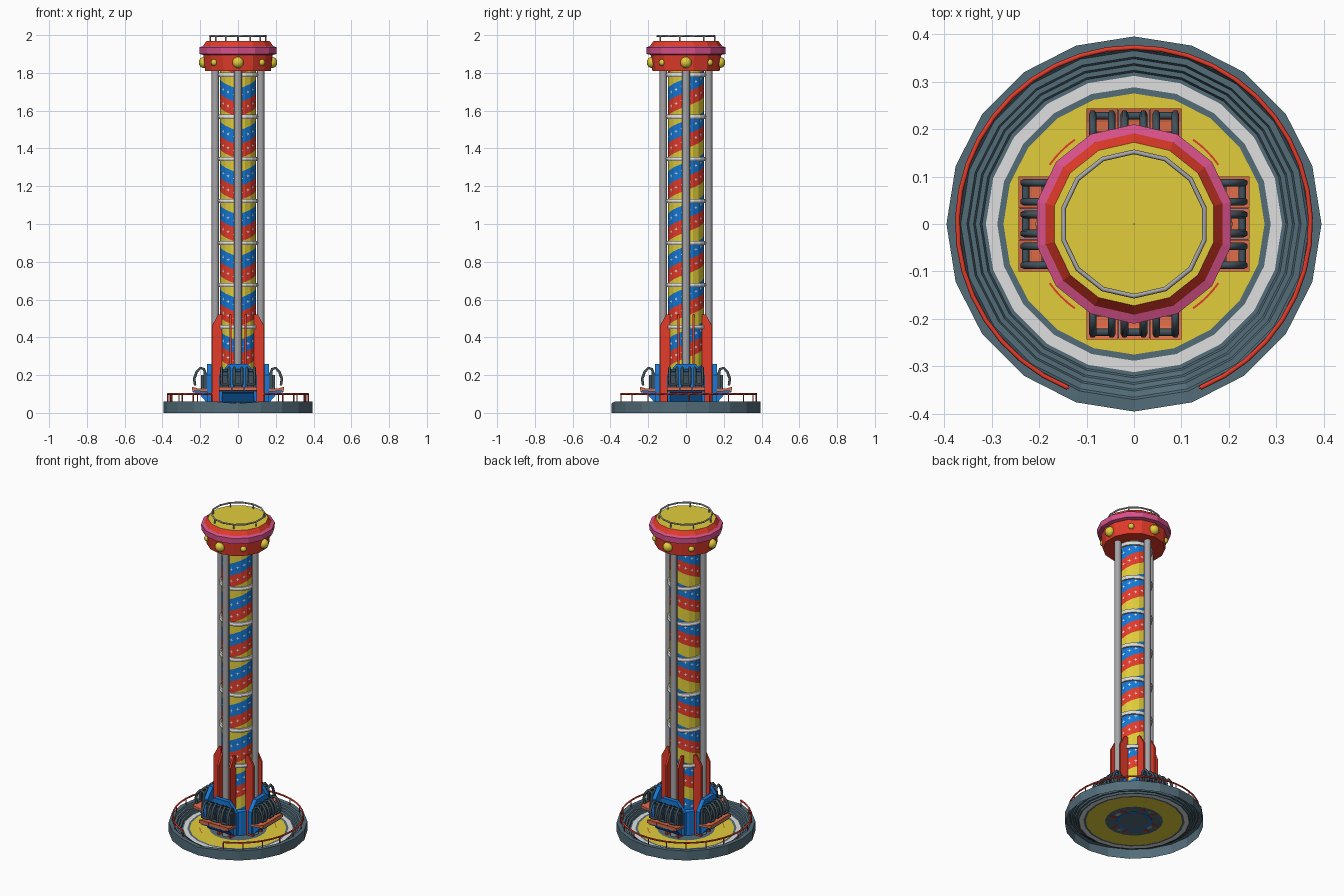
import bpy, bmesh, math
from math import sin, cos, pi, radians
from mathutils import Matrix

if "Cube" in bpy.data.objects:
    bpy.data.objects.remove(bpy.data.objects["Cube"])

def material(name, r, g, b):
    m = bpy.data.materials.new(name)
    m.diffuse_color = [(c / 255) ** 2.2 for c in (r, g, b)] + [1]
    m.use_nodes = True
    m.node_tree.nodes["Principled BSDF"].inputs["Base Color"].default_value = m.diffuse_color
    return m

RED = material("red", 226, 62, 46)
YELLOW = material("yellow", 224, 204, 62)
BLUE = material("blue", 28, 120, 214)
PINK = material("pink", 214, 82, 136)
SLATE = material("slate grey", 84, 108, 120)
WHITE = material("white", 222, 222, 222)
STEEL = material("steel grey", 165, 165, 168)
ORANGE = material("orange", 222, 108, 74)
DARK = material("dark grey", 66, 82, 92)

def polar(r, a, z):
    return (r * cos(a), r * sin(a), z)

def add(name, verts, faces, mats, index=None, rot=0, fix=True):
    me = bpy.data.meshes.new(name)
    me.from_pydata(verts, [], faces)
    for m in mats:
        me.materials.append(m)
    if index:
        me.polygons.foreach_set("material_index", index)
    if fix:
        bm = bmesh.new()
        bm.from_mesh(me)
        bmesh.ops.recalc_face_normals(bm, faces=bm.faces)
        bm.to_mesh(me)
        bm.free()
    ob = bpy.data.objects.new(name, me)
    ob.rotation_euler.z = rot
    bpy.context.collection.objects.link(ob)
    return ob

def lathe(name, profile, n, mats, index=None, start=0):
    """Revolve (radius, z) points; one material index per profile segment."""
    verts = [polar(r, start + 2 * pi * i / n, z) for r, z in profile for i in range(n)]
    faces, idx = [], []
    for j in range(len(profile) - 1):
        for i in range(n):
            k = (i + 1) % n
            faces.append((j * n + i, j * n + k, j * n + n + k, j * n + n + i))
            idx.append(index[j] if index else 0)
    return add(name, verts, faces, mats, idx)

def prism(name, outline, lo, hi, axis, mat, rot=0):
    """Extrude a 2D outline along axis x (outline y,z) or y (outline x,z)."""
    n = len(outline)
    verts = [(d, a, b) if axis == "x" else (a, d, b) for d in (lo, hi) for a, b in outline]
    faces = [tuple(range(n)), tuple(range(n, 2 * n))]
    faces += [(i, (i + 1) % n, n + (i + 1) % n, n + i) for i in range(n)]
    return add(name, verts, faces, [mat], rot=rot)

def box(name, x0, x1, y0, y1, z0, z1, mat, rot=0):
    return prism(name, [(y0, z0), (y1, z0), (y1, z1), (y0, z1)], x0, x1, "x", mat, rot)

def tube(name, paths, radius, mat, closed=False, rot=0, res=1):
    cu = bpy.data.curves.new(name, "CURVE")
    cu.dimensions = "3D"
    cu.bevel_depth, cu.bevel_resolution = radius, res
    cu.use_fill_caps = True
    for p in paths:
        s = cu.splines.new("POLY")
        s.points.add(len(p) - 1)
        for pt, co in zip(s.points, p):
            pt.co = (*co, 1)
        s.use_cyclic_u = closed
    cu.materials.append(mat)
    ob = bpy.data.objects.new(name, cu)
    ob.rotation_euler.z = rot
    bpy.context.collection.objects.link(ob)

# round platform: rim, steps down, painted floor; two front sectors become an entry ramp
FLOOR = 0.02
prof = [(.395, 0), (.395, .06), (.37, .06), (.365, .05), (.352, .05), (.348, .04), (.338, .04),
        (.334, .03), (.324, .03), (.32, FLOOR), (.312, FLOOR), (.288, FLOOR), (.275, FLOOR),
        (.165, FLOOR), (.001, FLOOR)]
base = lathe("platform", prof, 20, [SLATE, WHITE, YELLOW],
             [0, 0, 0, 0, 0, 0, 0, 0, 0, 0, 1, 0, 2, 0])
for v in base.data.vertices:
    a = math.atan2(v.co.y, v.co.x)
    if abs(a + pi / 2) < radians(12) and v.co.z > FLOOR:
        r = math.hypot(v.co.x, v.co.y)
        v.co.z = FLOOR + (.05 - FLOOR) * min(1, (r - .32) / .05)

# thin red floor marks between the seat groups
for q in range(4):
    c = pi / 4 + q * pi / 2
    arc = [c + radians(d) for d in range(-10, 11, 5)]
    vs = [polar(r, a, FLOOR + .003) for r in (.215, .219) for a in arc]
    add("floor_mark", vs, [(i, i + 1, i + 6, i + 5) for i in range(4)], [RED])

# platform railing with a gap at the front
a0, a1 = radians(-68), radians(248)
angs = [a0 + (a1 - a0) * i / 36 for i in range(37)]
tube("railing", [[polar(.372, a, .1) for a in angs]], .005, RED)
tube("railing_posts", [[polar(.372, a, .055), polar(.372, a, .1)] for a in angs[::2]], .0035, RED)

# tower column with slanted stripes that rise from the front to the back on both sides
R, N, PITCH, LOW, TOP = .095, 16, .222, .02, 1.83
BAND = PITCH / 3
def stripe_z(k, a):     # centre of stripe k; k % 3: 0 yellow, 1 red, 2 blue
    off = abs((a - 1.5 * pi + pi) % (2 * pi) - pi)
    return 1.53 + PITCH * off / (2 * pi) + k * BAND
verts, faces, idx = [], [], []
for i in range(N):
    a, b = 2 * pi * i / N, 2 * pi * (i + 1) / N
    for k in range(-24, 10):
        q = [(a, k - .5), (b, k - .5), (b, k + .5), (a, k + .5)]
        zs = [min(TOP, max(LOW, stripe_z(kk, t))) for t, kk in q]
        if zs[3] - zs[0] + zs[2] - zs[1] < 1e-4:
            continue
        m = len(verts)
        verts += [polar(R, t, z) for (t, kk), z in zip(q, zs)]
        faces.append((m, m + 1, m + 2, m + 3))
        idx.append(k % 3)
add("striped_column", verts, faces, [YELLOW, RED, BLUE], idx, fix=False)

# small white stars along red and blue stripes
verts, faces = [], []
for k in range(-24, 10):
    for i in range(N if k % 3 else 0):
        a = 2 * pi * (i + .5) / N
        z = stripe_z(k, a)
        if not .2 < z < 1.8:
            continue
        m = len(verts)
        for p in range(8):
            s = .011 if p % 2 == 0 else .004
            u, w = s * cos(p * pi / 4), s * sin(p * pi / 4)
            r = R * cos(pi / N) + .0015
            verts.append((r * cos(a) - u * sin(a), r * sin(a) + u * cos(a), z + w))
        faces.append(tuple(range(m, m + 8)))
add("stars", verts, faces, [WHITE], fix=False)

# column rings
for i in range(7):
    z = 1.79 - i * .2225
    lathe("column_ring", [(.09, z - .011), (.105, z - .011), (.108, z), (.105, z + .011), (.09, z + .011)],
          16, [WHITE])

# blue collar at the column foot
lathe("column_collar", [(.09, .017), (.104, .017), (.104, .17), (.094, .18)], 16, [BLUE])

# top cap: red drum, pink band, yellow roof
lathe("cap", [(.001, 1.81), (.178, 1.81), (.187, 1.895), (.209, 1.9), (.21, 1.935), (.191, 1.942),
              (.172, 1.968), (.001, 1.968)], 14,
      [RED, PINK, YELLOW], [0, 0, 1, 1, 1, 0, 2], pi / 2)
ring = [pi / 2 + 2 * pi * i / 14 for i in range(14)]
tube("roof_rail", [[polar(.152, a, 1.995) for a in ring]], .005, STEEL, True)
tube("roof_rail_posts", [[polar(.152, a, 1.96), polar(.152, a, 1.995)] for a in ring[::2]], .004, STEEL)

# yellow lamps around the cap
for i in range(8):
    bm = bmesh.new()
    bmesh.ops.create_uvsphere(bm, u_segments=12, v_segments=8, radius=.03 if i % 2 == 0 else .018,
                              matrix=Matrix.Translation(polar(.178, i * pi / 4, 1.855)))
    for f in bm.faces:
        f.smooth = True
    me = bpy.data.meshes.new("lamp")
    bm.to_mesh(me)
    bm.free()
    me.materials.append(YELLOW)
    bpy.context.collection.objects.link(bpy.data.objects.new("lamp", me))

# four sides: guide rail, red brackets and a three-seat gondola (drawn at the front)
for q in range(4):
    t = q * pi / 2
    tube("guide_rail", [[(0, -.12, FLOOR), (0, -.12, 1.82)]], .02, STEEL, rot=t, res=2)
    for s in (-1, 1):
        prism("red_bracket", [(-.085, .017), (-.138, .017), (-.138, .46), (-.105, .52), (-.085, .52)],
              s * .04 - .006, s * .04 + .006, "x", RED, t)
    prism("gondola_back", [(-.1, .06), (.1, .06), (.1, .2), (.05, .26), (-.05, .26), (-.1, .2)],
          -.165, -.14, "y", BLUE, t)
    prism("gondola_foot", [(-.15, .055), (-.17, .06), (-.205, .1), (-.24, .11), (-.24, .116), (-.15, .116)],
          -.085, .085, "x", BLUE, t)
    for x in (-.067, 0, .067):
        prism("seat_pan", [(-.165, .112), (-.243, .118), (-.243, .138), (-.215, .13), (-.165, .126)],
              x - .033, x + .033, "x", ORANGE, t)
        box("seat_back", x - .026, x + .026, -.182, -.163, .126, .215, DARK, t)
        box("seat_cushion", x - .018, x + .018, -.195, -.18, .128, .2, DARK, t)
        arms = [[(x + s * .02, y, z) for y, z in
                 ((-.172, .2), (-.18, .232), (-.2, .238), (-.22, .215), (-.232, .18), (-.228, .15))]
                for s in (-1, 1)]
        tube("harness", arms + [[(x - .02, -.228, .152), (x + .02, -.228, .152)],
                                [(x - .02, -.178, .225), (x + .02, -.178, .225)]], .008, DARK, rot=t)
